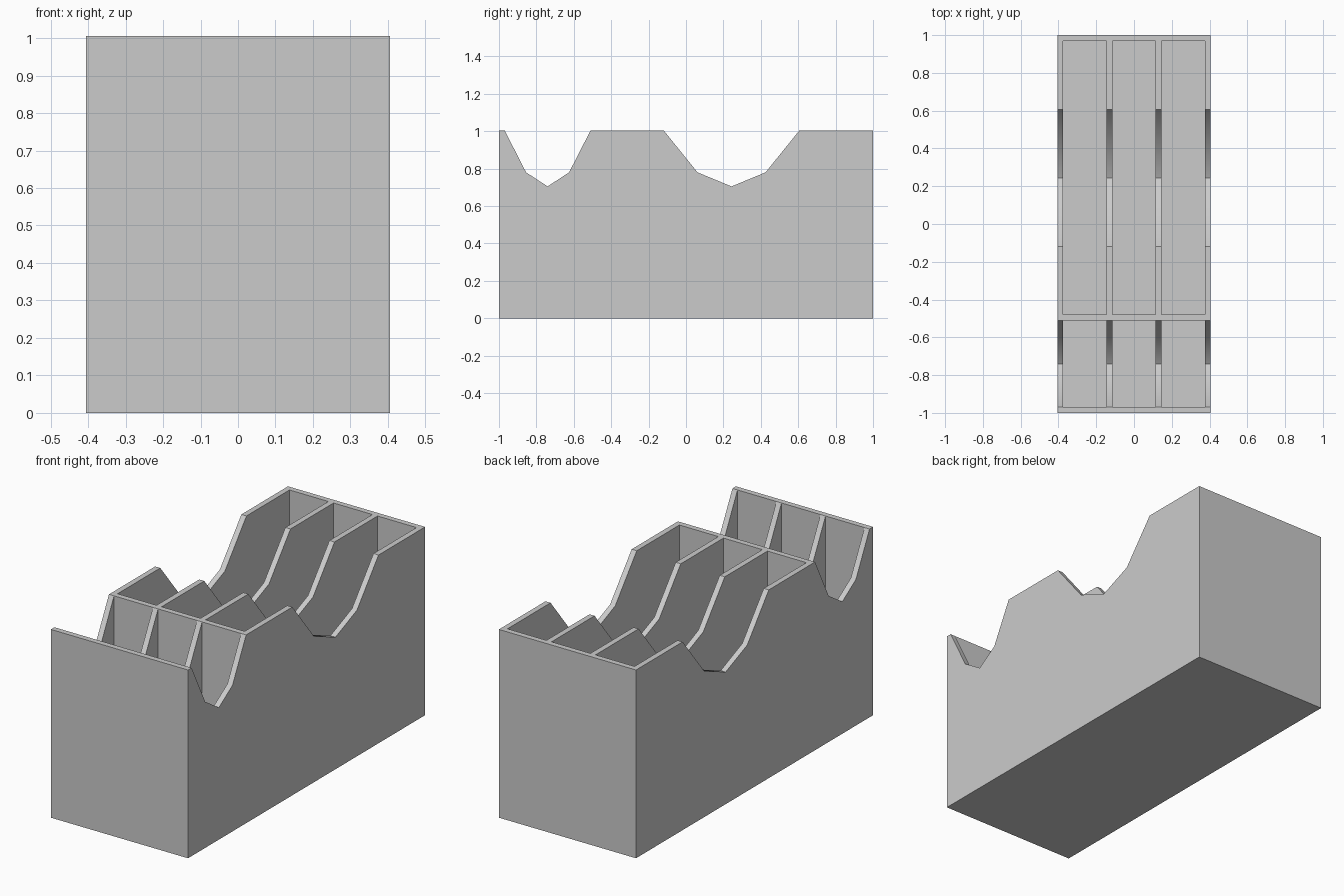
import bpy
import bmesh
import math

cube = bpy.data.objects.get("Cube")
if cube:
    bpy.data.objects.remove(cube, do_unlink=True)

HALF_W, HEIGHT, WALL = 0.405, 1.005, 0.03

grey = bpy.data.materials.new("plain_grey")
grey.use_nodes = True
GREY = (0.6, 0.6, 0.6, 1)
grey.diffuse_color = GREY
grey.node_tree.nodes["Principled BSDF"].inputs["Base Color"].default_value = GREY


def make_object(name, bm):
    bmesh.ops.recalc_face_normals(bm, faces=bm.faces)
    mesh = bpy.data.meshes.new(name)
    bm.to_mesh(mesh)
    bm.free()
    obj = bpy.data.objects.new(name, mesh)
    bpy.context.collection.objects.link(obj)
    mesh.materials.append(grey)
    return obj


def notch(start, end):
    """Five-point scoop cut into the top edge between two y positions."""
    depths = (0, 0.225, 0.3, 0.225, 0)
    return [(start + (end - start) * i / 4, HEIGHT - d) for i, d in enumerate(depths)]


# Solid body: side profile with two scoops, extruded across the width
profile = [(-1, 0), (-1, HEIGHT), *notch(-0.97, -0.51),
           *notch(-0.12, 0.607), (1, HEIGHT), (1, 0)]
bm = bmesh.new()
face = bm.faces.new([bm.verts.new((-HALF_W, y, z)) for y, z in profile])
side = bmesh.ops.extrude_face_region(bm, geom=[face])["geom"]
bmesh.ops.translate(bm, vec=(2 * HALF_W, 0, 0),
                    verts=[v for v in side if isinstance(v, bmesh.types.BMVert)])
body = make_object("divided_tray", bm)

# Compartments: three lanes, each split into a short front and a long back cell
bm = bmesh.new()
cell_w = (2 * HALF_W - 4 * WALL) / 3
for lane in (-1, 0, 1):
    for y0, y1 in ((-1 + WALL, -0.51), (-0.51 + WALL, 1 - WALL)):
        cell = bmesh.ops.create_cube(bm, size=1)["verts"]
        bmesh.ops.scale(bm, verts=cell, vec=(cell_w, y1 - y0, HEIGHT))
        bmesh.ops.translate(bm, verts=cell, vec=(
            lane * (cell_w + WALL), (y0 + y1) / 2, HEIGHT / 2 + WALL))
cutter = make_object("compartment_cutter", bm)
cutter.hide_render = True

# Hollow out the body, then drop the cutter
cut = body.modifiers.new("compartments", "BOOLEAN")
cut.operation = "DIFFERENCE"
cut.solver = "EXACT"
cut.object = cutter
bpy.context.view_layer.objects.active = body
bpy.ops.object.select_all(action="DESELECT")
body.select_set(True)
bpy.ops.object.modifier_apply(modifier=cut.name)
bpy.data.objects.remove(cutter, do_unlink=True)

# Soften only the shallow bends of the scoops
bpy.ops.object.shade_smooth_by_angle(angle=math.radians(35))
